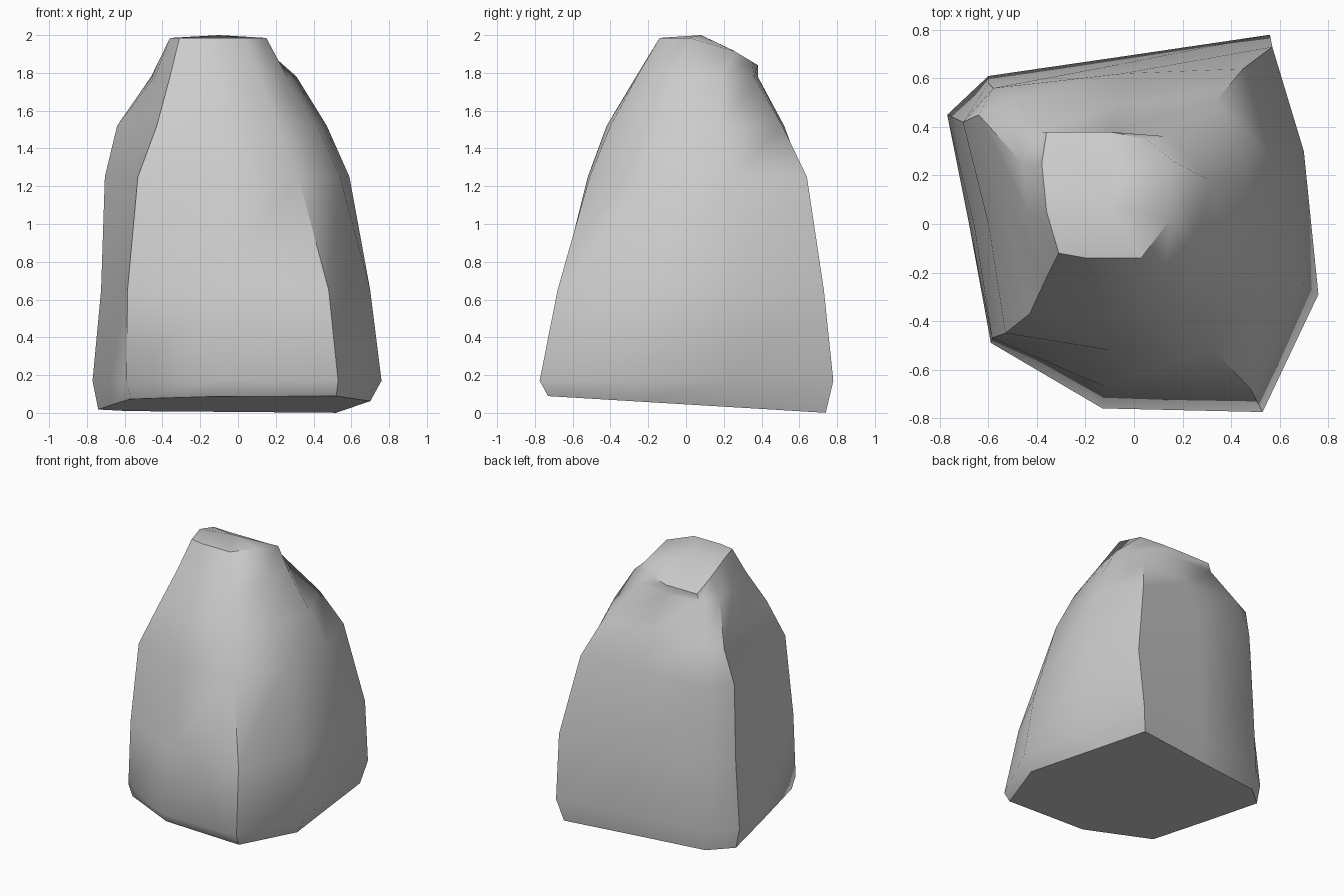
import bpy, bmesh, math

# Boulder cross-sections: (height, ring of ten corner x,y pairs, counter-clockwise
# from the front-left corner)
SECTIONS = [
    (0.045, [-.57, -.47, -.12, -.70, .52, -.73, .70, -.28, .60, .28, .52, .74, -.05, .66, -.58, .59, -.74, .45, -.66, 0]),
    (0.17, [-.59, -.49, -.13, -.76, .53, -.775, .76, -.29, .66, .25, .56, .78, -.05, .69, -.60, .61, -.77, .45, -.68, 0]),
    (0.65, [-.585, -.47, -.12, -.67, .48, -.68, .70, -.25, .70, .30, .57, .73, -.05, .66, -.60, .58, -.725, .43, -.66, 0]),
    (1.25, [-.53, -.45, -.10, -.52, .32, -.51, .54, -.20, .59, .25, .45, .64, -.05, .62, -.58, .56, -.705, .42, -.60, 0]),
    (1.52, [-.43, -.37, -.12, -.42, .21, -.40, .42, -.15, .47, .20, .34, .51, -.05, .50, -.50, .52, -.64, .45, -.52, .05]),
    (1.78, [-.36, -.22, -.15, -.265, .12, -.26, .26, -.08, .31, .18, .15, .36, -.10, .38, -.38, .38, -.46, .25, -.44, .05]),
    (1.985, [-.31, -.12, -.20, -.14, .03, -.14, .15, .02, .16, .26, .05, .35, -.10, .38, -.36, .38, -.38, .25, -.36, .05]),
]


def corner_height(level, z, y):
    if level == 0:                       # tilted underside
        return z - 0.06 * y
    if level == len(SECTIONS) - 1:       # summit slopes down to the back
        return z - 0.6 * max(0, y - 0.14)
    return z


bm = bmesh.new()
rings = []
for level, (z, flat) in enumerate(SECTIONS):
    pts = zip(flat[::2], flat[1::2])
    rings.append([bm.verts.new((x, y, corner_height(level, z, y))) for x, y in pts])

# Side facets
n = len(rings[0])
for low, high in zip(rings, rings[1:]):
    for i in range(n):
        j = (i + 1) % n
        bm.faces.new((low[i], low[j], high[j], high[i]))

# Underside and domed summit
bm.faces.new(rings[0][::-1])
peak = bm.verts.new((-0.1, 0.08, 2.0))
for i in range(n):
    bm.faces.new((rings[-1][i], rings[-1][(i + 1) % n], peak))

bmesh.ops.recalc_face_normals(bm, faces=bm.faces)
mesh = bpy.data.meshes.new("boulder")
bm.to_mesh(mesh)
bm.free()
boulder = bpy.data.objects.new("boulder", mesh)
bpy.context.collection.objects.link(boulder)

# Soft facets with sharp rims
bpy.context.view_layer.objects.active = boulder
boulder.select_set(True)
bpy.ops.object.shade_smooth_by_angle(angle=math.radians(50))
